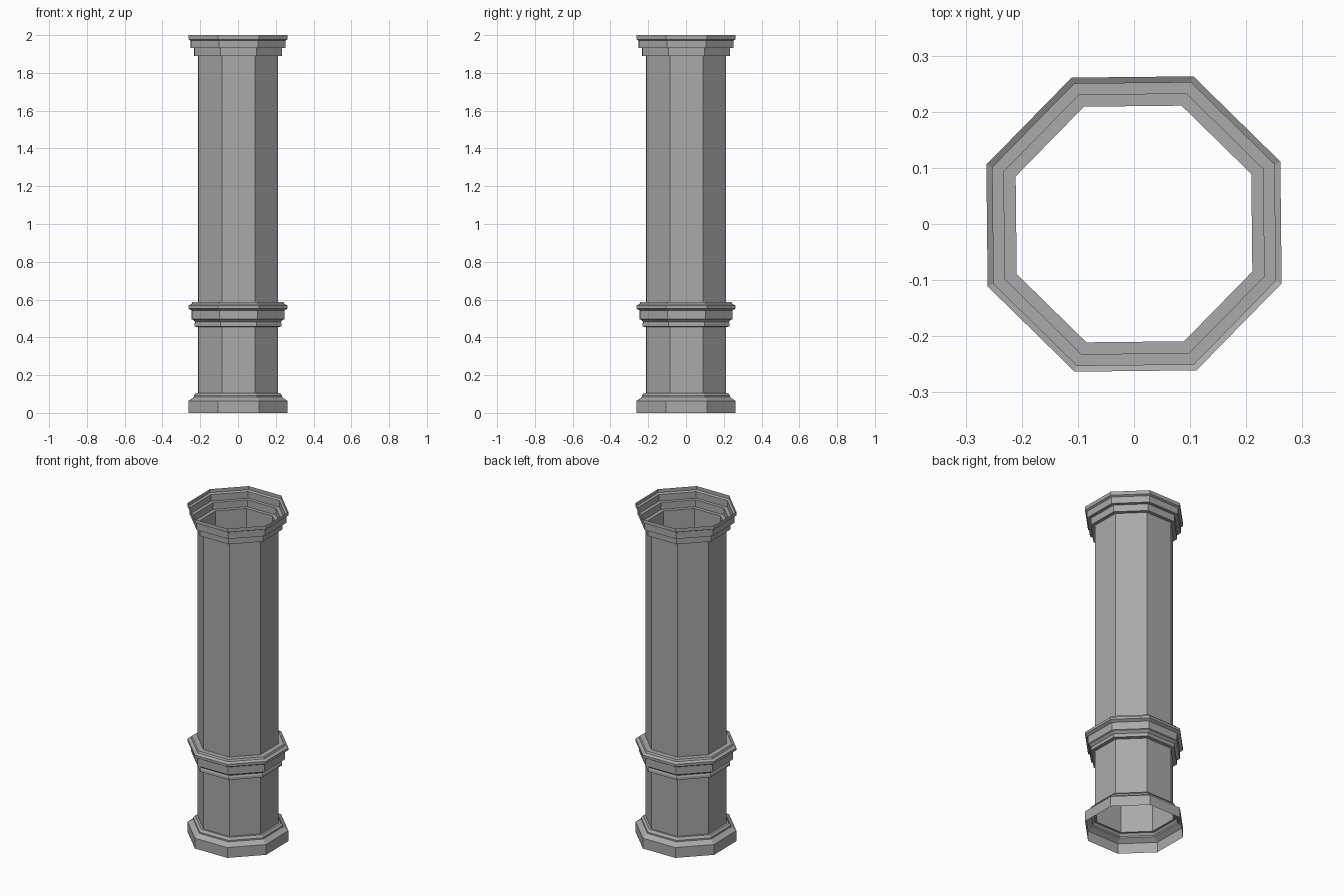
import bpy
import bmesh
from math import cos, sin, pi, radians

SIDES = 8
TWIST = radians(0.6)

cube = bpy.data.objects.get("Cube")
if cube:
    bpy.data.objects.remove(cube, do_unlink=True)

stone = bpy.data.materials.new("grey_stone")
stone.use_nodes = True
colour = (0.4, 0.4, 0.4, 1)
stone.diffuse_color = colour
stone.node_tree.nodes["Principled BSDF"].inputs["Base Color"].default_value = colour


def octagon_shell(name, profile):
    """Sweep (half width across flats, height) pairs into an open eight-sided shell."""
    bm = bmesh.new()
    rings = []
    for flat, z in profile:
        r = flat / cos(pi / SIDES)
        angles = [(i + 0.5) * 2 * pi / SIDES + TWIST for i in range(SIDES)]
        rings.append([bm.verts.new((r * cos(a), r * sin(a), z)) for a in angles])
    for low, high in zip(rings, rings[1:]):
        for i in range(SIDES):
            j = (i + 1) % SIDES
            bm.faces.new((low[i], low[j], high[j], high[i]))
    mesh = bpy.data.meshes.new(name)
    bm.to_mesh(mesh)
    bm.free()
    mesh.materials.append(stone)
    obj = bpy.data.objects.new(name, mesh)
    bpy.context.collection.objects.link(obj)
    return obj


SHAFT = 0.21

# Plinth, open underneath, with a sloped shoulder and a small fillet
octagon_shell("plinth", [(0.262, 0), (0.262, 0.063), (0.233, 0.083),
                         (0.233, 0.092), (0.222, 0.105), (SHAFT, 0.105)])

# Pedestal between plinth and belt
octagon_shell("pedestal", [(SHAFT, 0.105), (SHAFT, 0.455)])

# Moulded belt
octagon_shell("belt", [(SHAFT, 0.455), (0.23, 0.457), (0.23, 0.472),
                       (0.225, 0.482), (0.235, 0.492), (0.245, 0.496),
                       (0.245, 0.543), (0.262, 0.553), (0.262, 0.568),
                       (0.245, 0.576), (0.24, 0.587), (SHAFT, 0.587)])

# Tall shaft
octagon_shell("shaft", [(SHAFT, 0.587), (SHAFT, 1.89)])

# Stepped capital, open on top
octagon_shell("capital", [(SHAFT, 1.89), (0.231, 1.89), (0.231, 1.932),
                          (0.251, 1.932), (0.251, 1.972), (0.262, 1.978),
                          (0.262, 2)])
